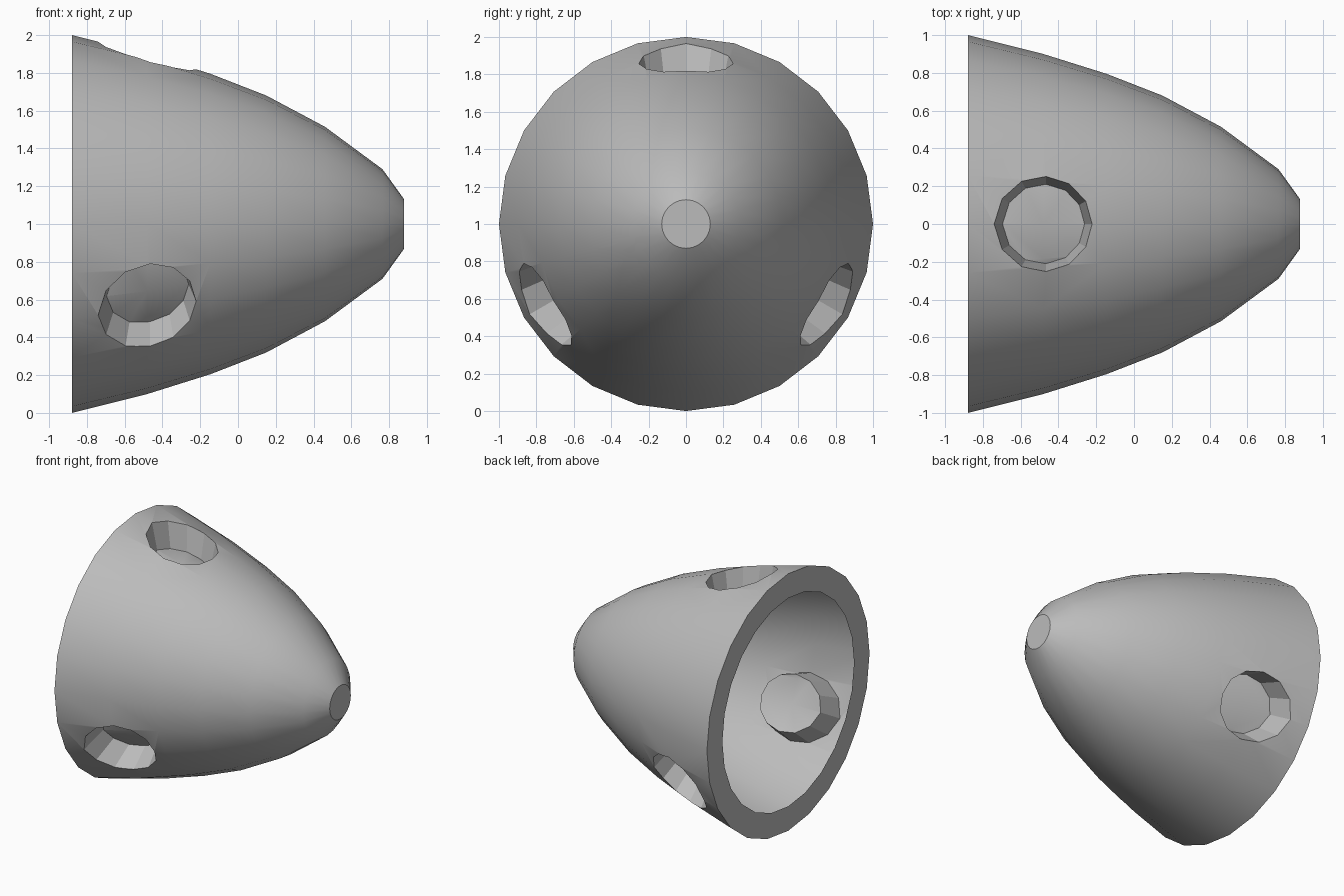
import bpy, bmesh, math
from mathutils import Matrix, Vector

if "Cube" in bpy.data.objects:
    bpy.data.objects.remove(bpy.data.objects["Cube"], do_unlink=True)

BACK = -0.88
SIDES = 24
LIFT = Matrix.Translation((0, 0, 1))

grey = bpy.data.materials.new("plain grey")
grey.use_nodes = True
grey.diffuse_color = (0.5, 0.5, 0.5, 1)
grey.node_tree.nodes["Principled BSDF"].inputs["Base Color"].default_value = grey.diffuse_color


def finish(bm, name):
    bmesh.ops.recalc_face_normals(bm, faces=bm.faces)
    mesh = bpy.data.meshes.new(name)
    bm.to_mesh(mesh)
    bm.free()
    ob = bpy.data.objects.new(name, mesh)
    bpy.context.collection.objects.link(ob)
    mesh.materials.append(grey)
    return ob


def lathe(name, profile):
    """Spin (x, radius) points around the raised x axis."""
    bm = bmesh.new()
    verts = [bm.verts.new((x, 0, r)) for x, r in profile]
    edges = [bm.edges.new(pair) for pair in zip(verts, verts[1:])]
    bmesh.ops.spin(bm, geom=verts + edges, cent=(0, 0, 0), axis=(1, 0, 0),
                   angle=math.tau, steps=SIDES, use_duplicate=False)
    bmesh.ops.remove_doubles(bm, verts=bm.verts, dist=0.0005)
    bmesh.ops.transform(bm, matrix=LIFT, verts=bm.verts)
    return finish(bm, name)


def subtract(ob, cutter):
    mod = ob.modifiers.new("cut", 'BOOLEAN')
    mod.operation = 'DIFFERENCE'
    mod.solver = 'EXACT'
    mod.object = cutter
    bpy.context.view_layer.objects.active = ob
    bpy.ops.object.modifier_apply(modifier=mod.name)


# Bullet-shaped shell, with a rim step on its flat back
shell = lathe("nose_cone_shell", [
    (BACK, 0), (BACK, 0.81), (BACK, 1), (-0.48, 0.9), (-0.145, 0.795), (0.15, 0.68),
    (0.46, 0.515), (0.765, 0.29), (0.88, 0.13), (0.88, 0)])

# Inner core that shapes the pocket floors
core = lathe("pocket_floor_helper", [
    (BACK, 0), (BACK, 0.81), (-0.48, 0.71), (-0.145, 0.6), (0.15, 0.48), (0.15, 0)])

# Three tapered round pockets spaced around the axis
for i in range(3):
    bm = bmesh.new()
    bmesh.ops.create_cone(bm, cap_ends=True, segments=12, radius1=0.173, radius2=0.305,
                          depth=0.6, matrix=Matrix.Translation((-0.465, 0, 0.8)))
    turn = LIFT @ Matrix.Rotation(i * math.tau / 3, 4, 'X')
    bmesh.ops.transform(bm, matrix=turn, verts=bm.verts)
    cutter = finish(bm, "pocket_helper")
    subtract(cutter, core)
    subtract(shell, cutter)
    bpy.data.objects.remove(cutter, do_unlink=True)
bpy.data.objects.remove(core, do_unlink=True)

# Open the back inside the flat rim
bm = bmesh.new()
bm.from_mesh(shell.data)
inside = []
for f in bm.faces:
    c = f.calc_center_median() - Vector((0, 0, 1))
    if abs(c.x - BACK) < 0.001 and math.hypot(c.y, c.z) < 0.78:
        inside.append(f)
bmesh.ops.delete(bm, geom=inside, context='FACES')
bm.to_mesh(shell.data)
bm.free()

bpy.ops.object.select_all(action='DESELECT')
shell.select_set(True)
bpy.context.view_layer.objects.active = shell
bpy.ops.object.shade_smooth_by_angle(angle=math.radians(25))
